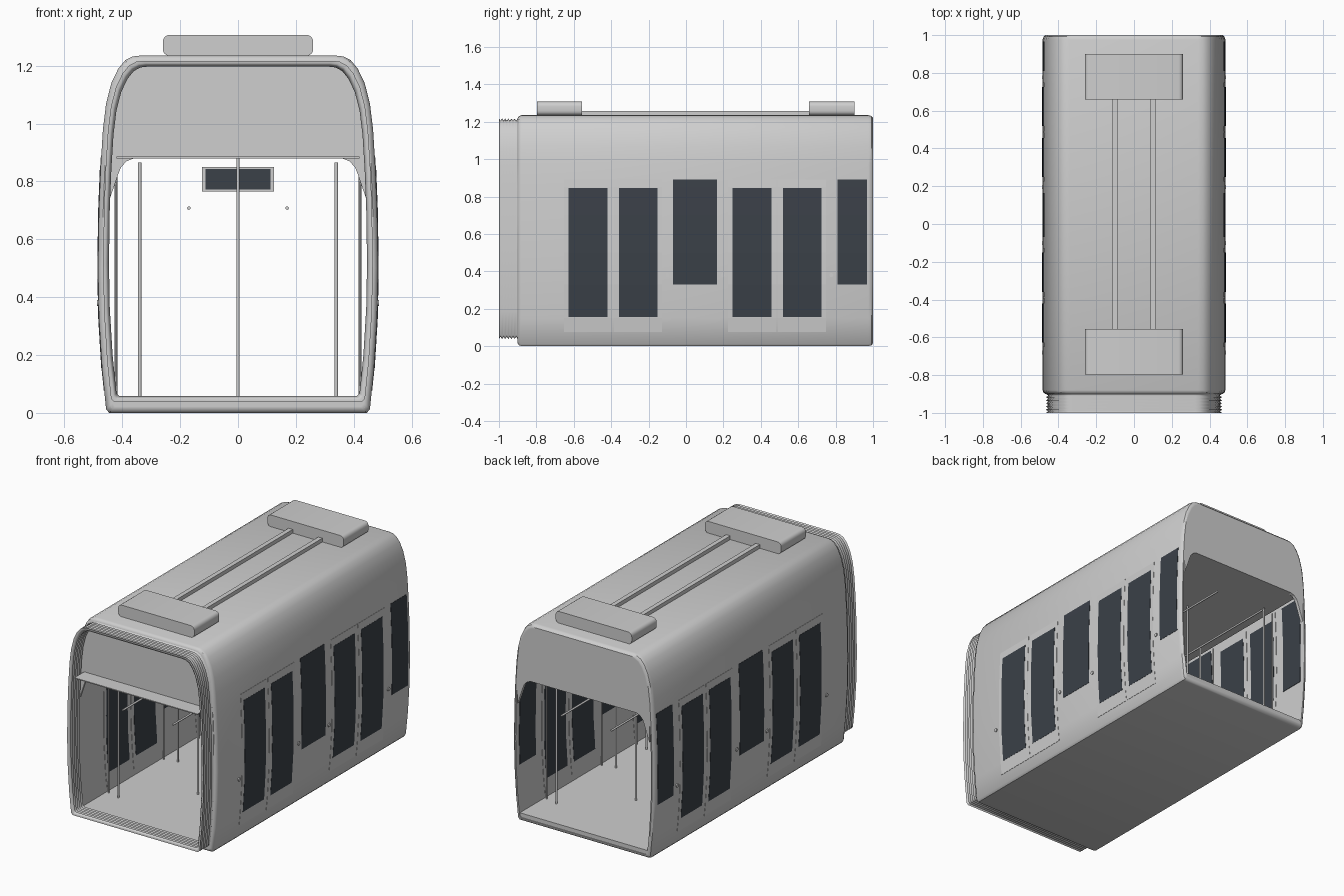
import bpy, bmesh, math
from mathutils import Vector

if "Cube" in bpy.data.objects:
    bpy.data.objects.remove(bpy.data.objects["Cube"])


def material(name, rgb):
    m = bpy.data.materials.new(name)
    m.use_nodes = True
    m.diffuse_color = (*rgb, 1)
    m.node_tree.nodes["Principled BSDF"].inputs["Base Color"].default_value = (*rgb, 1)
    return m


GREY = material("light_grey", (0.62, 0.62, 0.62))
GLASS = material("dark_glass", (0.043, 0.052, 0.065))
WALL = .022


def finish(name, bm, mat, smooth=0):
    bmesh.ops.recalc_face_normals(bm, faces=bm.faces)
    mesh = bpy.data.meshes.new(name)
    bm.to_mesh(mesh)
    bm.free()
    mesh.materials.append(mat)
    if smooth:
        mesh.polygons.foreach_set("use_smooth", [True] * len(mesh.polygons))
        mesh.set_sharp_from_angle(angle=math.radians(smooth))
    obj = bpy.data.objects.new(name, mesh)
    bpy.context.collection.objects.link(obj)
    return obj


def loft(name, rings, mat=GREY, cyclic=False, smooth=0):
    """Skin a list of closed rings; cap the ends or join them."""
    bm = bmesh.new()
    loops = [[bm.verts.new(p) for p in ring] for ring in rings]
    n = len(loops[0])
    pairs = list(zip(loops, loops[1:]))
    if cyclic:
        pairs.append((loops[-1], loops[0]))
    else:
        bm.faces.new(loops[0])
        bm.faces.new(loops[-1])
    for a, b in pairs:
        for i in range(n):
            j = (i + 1) % n
            bm.faces.new((a[i], a[j], b[j], b[i]))
    return finish(name, bm, mat, smooth)


def box(name, x0, x1, y0, y1, z0, z1, mat=GREY):
    return loft(name, [[(x0, y0, z), (x1, y0, z), (x1, y1, z), (x0, y1, z)]
                       for z in (z0, z1)], mat)


def rod(name, start, end, radius, sides=10):
    a, b = Vector(start), Vector(end)
    bm = bmesh.new()
    bmesh.ops.create_cone(bm, cap_ends=True, segments=sides, radius1=radius,
                          radius2=radius, depth=(b - a).length)
    turn = (b - a).to_track_quat('Z', 'Y').to_matrix()
    bmesh.ops.rotate(bm, verts=bm.verts, matrix=turn)
    bmesh.ops.translate(bm, verts=bm.verts, vec=(a + b) / 2)
    return finish(name, bm, GREY, 40)


# Cross-section of the car body, right half from the sill to the roof
HALF = [(.445, 0), (.456, .012), (.47, .15), (.481, .33), (.484, .5), (.481, .7),
        (.475, .85), (.467, .98), (.456, 1.07), (.438, 1.14), (.414, 1.19),
        (.39, 1.219), (.365, 1.232), (.34, 1.235)]


def section(inset, lift=0):
    k, h, mid = 1 - inset / .485, 1 - inset / .618, .618
    right = [(x * k, mid + (z - mid) * h + lift * (1 - z / 1.235)) for x, z in HALF]
    return right + [(-x, z) for x, z in reversed(right)]


def ring(y, inset, lift=0):
    return [(x, y, z) for x, z in section(inset, lift)]


def width(z):
    for (xa, za), (xb, zb) in zip(HALF, HALF[1:]):
        if za <= z <= zb:
            return xa + (xb - xa) * (z - za) / (zb - za)


# Body tube with rounded ends and a hollow interior
loft("body_shell", [ring(-.9, WALL), ring(-.9, .015), ring(-.893, .005), ring(-.88, 0),
                    ring(.975, 0), ring(.992, .005), ring(1, .015), ring(1, WALL)],
     cyclic=True, smooth=35)

# Floor slab
box("floor", -.437, .437, -.9, .995, .018, .048)

# Concertina gangway at the front
RIDGES = 6
step = .1 / (2 * RIDGES)
outer = [ring(-1 + i * step, .03 if i % 2 else .018, .02) for i in range(2 * RIDGES + 1)]
inner = [ring(-1 + i * step, .038 if i % 2 else .026, .02) for i in range(2 * RIDGES + 1)]
loft("gangway_bellows", outer + inner[::-1], cyclic=True, smooth=125)

# Arched end panels and the ceiling
ARCH = [(.45, .72), (.426, .79), (.416, .82), (.404, .85), (.385, .87), (.36, .88)]


def header(name, y0, y1):
    top = [p for p in section(WALL) if p[1] > .8]
    edge = top + [(-x, z) for x, z in ARCH] + ARCH[::-1]
    loft(name, [[(x, y, z) for x, z in edge] for y in (y0, y1)])


header("front_header", -.9, -.885)
header("back_header", .98, 1)
box("ceiling", -.42, .42, -.995, .985, .88, .886)


def wall_panel(name, side, y0, y1, z0, z1, proud, mat):
    """Panel following the wall curve, standing proud on both faces."""
    rings = []
    for z in [z0] + [z for x, z in HALF if z0 < z < z1] + [z1]:
        a, b = side * (width(z) - WALL - .001 - proud), side * (width(z) + proud)
        rings.append([(a, y0, z), (b, y0, z), (b, y1, z), (a, y1, z)])
    loft(name, rings, mat)


DOORS = (-.39, .487)
for side, label in ((1, "left"), (-1, "right")):
    for d, c in enumerate(DOORS, 1):
        for s in (-1, 1):
            # Sliding door leaf with a tall pane
            lo, hi = sorted((c + s * .003, c + s * .262))
            wall_panel(f"{label}_door_{d}_leaf", side, lo, hi, .075, .89, .0015, GREY)
            lo, hi = sorted((c + s * .031, c + s * .238))
            wall_panel(f"{label}_door_{d}_pane", side, lo, hi, .155, .845, .0025, GLASS)
            # Door button, jamb rail and standing pole beside each edge
            y = c + s * .29
            rod(f"{label}_door_button", (side * .475, y, .38), (side * .488, y, .38), .011)
            rod(f"{label}_pole", (side * .34, y, .04), (side * .34, y, .865), .006)
            y = c + s * .268
            rod(f"{label}_jamb_rail", (side * .422, y, .04), (side * .422, y, .87), .005, 8)
    # Side windows
    for y0, y1 in ((-.07, .165), (.81, .967)):
        wall_panel(f"{label}_window", side, y0, y1, .33, .89, .0015, GLASS)
    # Overhead grab rail and roof conduit
    rod(f"{label}_grab_rail", (side * .17, -.88, .708), (side * .17, .97, .708), .006)
    lo, hi = sorted((side * .087, side * .115))
    box(f"{label}_roof_conduit", lo, hi, -.57, .67, 1.225, 1.258)

# Centre poles in the doorways
for c in DOORS:
    rod("centre_pole", (0, c, .04), (0, c, .882), .006)

# Hanging passenger display
box("display_case", -.125, .125, .03, .07, .765, .85)
box("display_hanger", -.005, .005, .045, .055, .85, .882)
for y in (.027, .07):
    box("display_screen", -.113, .113, y, y + .003, .773, .843, GLASS)

# Roof equipment boxes with rounded sides
R = .024
case = []
for k, (x, z) in enumerate(((.26 - R, 1.307 - R), (R - .26, 1.307 - R),
                            (R - .26, 1.234 + R), (.26 - R, 1.234 + R))):
    for i in range(5):
        a = math.pi / 2 * (k + i / 4)
        case.append((x + R * math.cos(a), z + R * math.sin(a)))
for name, y0, y1 in (("front_roof_unit", -.797, -.555), ("back_roof_unit", .658, .9)):
    loft(name, [[(x, y, z) for x, z in case] for y in (y0, y1)], smooth=35)
